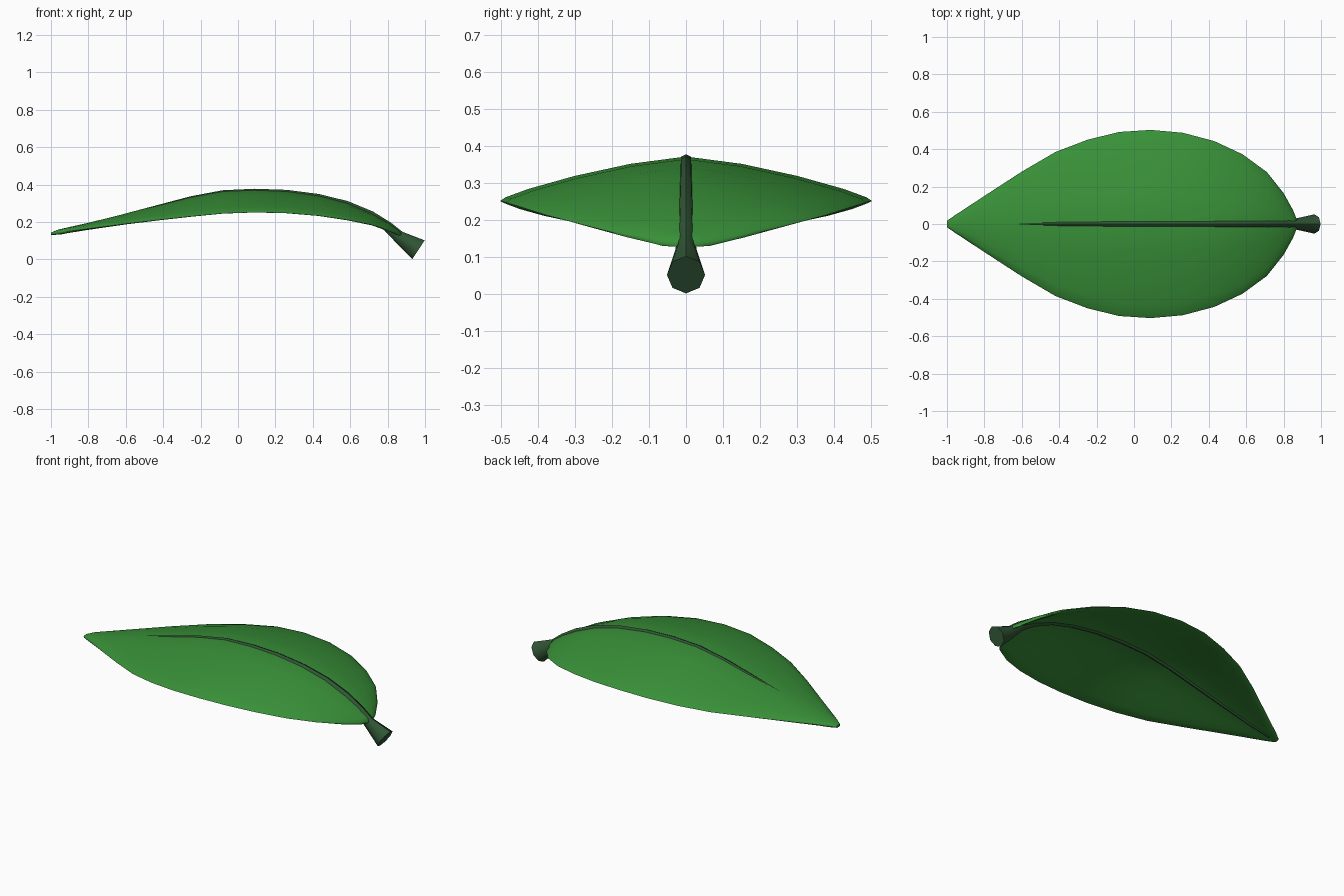
import bpy, math
from mathutils import Vector

if "Cube" in bpy.data.objects:
    bpy.data.objects.remove(bpy.data.objects["Cube"])

def material(name, rgb):
    m = bpy.data.materials.new(name)
    m.diffuse_color = (*rgb, 1)
    m.use_nodes = True
    m.node_tree.nodes["Principled BSDF"].inputs["Base Color"].default_value = m.diffuse_color
    return m

def loft(name, rings, mat):
    """Skin equal-length closed rings and cap both ends."""
    n = len(rings[0])
    verts = [p for r in rings for p in r]
    faces = [(i*n + j, i*n + (j+1) % n, (i+1)*n + (j+1) % n, (i+1)*n + j)
             for i in range(len(rings) - 1) for j in range(n)]
    faces += [tuple(reversed(range(n))), tuple(range(len(verts) - n, len(verts)))]
    me = bpy.data.meshes.new(name)
    me.from_pydata(verts, [], faces)
    ob = bpy.data.objects.new(name, me)
    bpy.context.collection.objects.link(ob)
    me.materials.append(mat)
    bpy.ops.object.select_all(action='DESELECT')
    ob.select_set(True)
    bpy.context.view_layer.objects.active = ob
    bpy.ops.object.mode_set(mode='EDIT')
    bpy.ops.mesh.select_all(action='SELECT')
    bpy.ops.mesh.normals_make_consistent(inside=False)
    bpy.ops.object.mode_set(mode='OBJECT')
    bpy.ops.object.shade_smooth_by_angle(angle=math.radians(50))
    return ob

# Blade: x, half width, spine height, edge height
stations = [
    (-1.0, .017, .137, .137), (-.96, .045, .147, .144), (-.8, .150, .183, .165),
    (-.6, .280, .232, .191), (-.42, .385, .277, .212), (-.25, .450, .321, .230),
    (-.08, .492, .352, .246), (.09, .503, .359, .252), (.26, .488, .352, .248),
    (.43, .443, .329, .234), (.58, .373, .291, .212), (.71, .278, .236, .187),
    (.80, .165, .186, .158), (.85, .075, .150, .138), (.872, .02, .137, .133)]
across = [-1, -.97, -.85, -.6, -.3, 0, .3, .6, .85, .97, 1]

def blade_ring(x, w, zs, ze):
    def point(t, side):
        half = min(.013, w * .4) * math.sqrt(max(0, 1 - t**6))
        return (x, t * w, zs + (ze - zs) * abs(t)**1.4 + side * half)
    return [point(t, 1) for t in across] + [point(t, -1) for t in across[-2:0:-1]]

loft("leaf_blade", [blade_ring(*s) for s in stations],
     material("leaf_green", (.04, .28, .04)))

# Midrib running into the flared stem: x, z, radius
path = [(-.95, .141, .008), (-.8, .175, .012), (-.6, .229, .0165), (-.42, .275, .018),
        (-.25, .319, .019), (-.08, .350, .020), (.09, .357, .021), (.26, .351, .021),
        (.43, .328, .022), (.58, .290, .023), (.71, .234, .025), (.80, .176, .027),
        (.86, .121, .033), (.965, .052, .06)]
rings = []
for i, (x, z, r) in enumerate(path):
    a, b = path[max(i-1, 0)], path[min(i+1, len(path)-1)]
    d = Vector((b[0]-a[0], 0, b[1]-a[1])).normalized()
    up = Vector((-d.z, 0, d.x))
    rings.append([Vector((x, 0, z)) + up * r * math.cos(k*math.tau/8)
                  + Vector((0, .86 * r * math.sin(k*math.tau/8), 0)) for k in range(8)])
loft("midrib_and_stem", rings, material("stem_green", (.03, .09, .035)))
